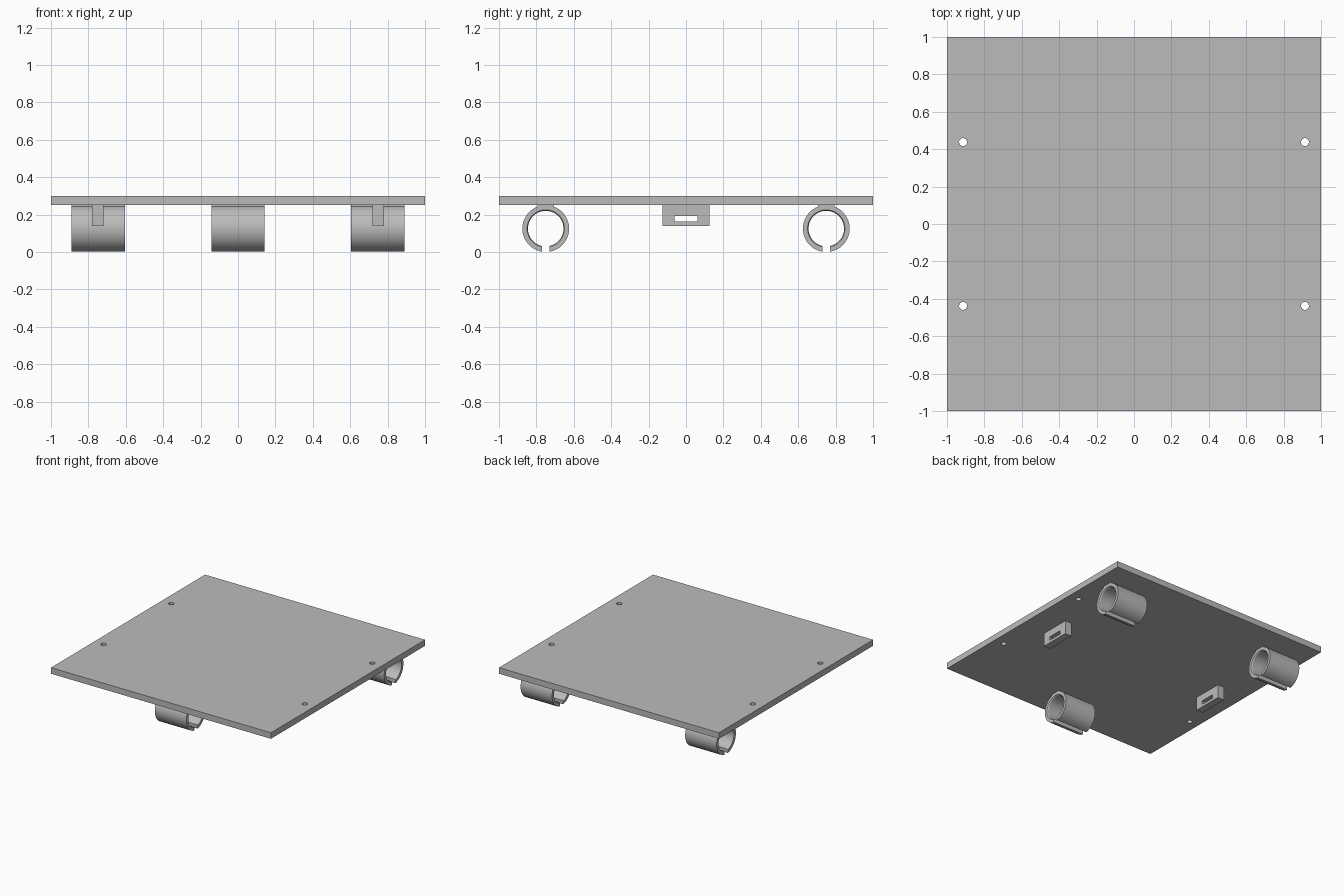
import bpy
import bmesh
from math import asin, cos, sin, pi

cube = bpy.data.objects.get("Cube")
if cube:
    bpy.data.objects.remove(cube, do_unlink=True)

GREY = (0.5, 0.5, 0.5, 1)
grey = bpy.data.materials.new("plain grey")
grey.use_nodes = True
grey.diffuse_color = GREY
grey.node_tree.nodes["Principled BSDF"].inputs["Base Color"].default_value = GREY


def finish(name, bm):
    bmesh.ops.recalc_face_normals(bm, faces=bm.faces)
    mesh = bpy.data.meshes.new(name)
    bm.to_mesh(mesh)
    bm.free()
    mesh.materials.append(grey)
    obj = bpy.data.objects.new(name, mesh)
    bpy.context.collection.objects.link(obj)
    return obj


def activate(obj):
    bpy.ops.object.select_all(action="DESELECT")
    obj.select_set(True)
    bpy.context.view_layer.objects.active = obj


def box(name, center, size):
    bm = bmesh.new()
    bmesh.ops.create_cube(bm, size=1)
    for v in bm.verts:
        v.co = [c + s * p for c, s, p in zip(center, size, v.co)]
    return finish(name, bm)


def cut(obj, cutter):
    cutter.hide_render = True
    mod = obj.modifiers.new("cut", "BOOLEAN")
    mod.operation = "DIFFERENCE"
    mod.solver = "EXACT"
    mod.object = cutter
    activate(obj)
    bpy.ops.object.modifier_apply(modifier=mod.name)
    bpy.data.objects.remove(cutter, do_unlink=True)


def smooth(obj):
    activate(obj)
    bpy.ops.object.shade_smooth_by_angle(angle=pi / 6)


# Flat plate with four screw holes
plate = box("plate", (0, 0, 0.275), (2, 2, 0.05))
for x in (-0.914, 0.914):
    for y in (-0.438, 0.438):
        bm = bmesh.new()
        bmesh.ops.create_cone(bm, cap_ends=True, segments=32,
                              radius1=0.021, radius2=0.021, depth=0.2)
        bmesh.ops.translate(bm, verts=bm.verts, vec=(x, y, 0.275))
        cut(plate, finish("hole_cutter", bm))
smooth(plate)

# Slotted tabs under the left and right edges
for side, x in (("left", 0.75), ("right", -0.75)):
    tab = box(side + "_slotted_tab", (x, 0, 0.195), (0.06, 0.25, 0.11))
    cut(tab, box("slot_cutter", (x, 0, 0.177), (0.2, 0.125, 0.03)))

# Split bearing sleeves, open along the bottom
OUTER, HALF, GAP, STEPS = 0.125, 0.143, 0.02, 64


def arc(radius):
    start = asin(GAP / radius)
    for i in range(STEPS + 1):
        a = start + (2 * pi - 2 * start) * i / STEPS
        yield radius * sin(a), -radius * cos(a)


def sleeve(name, cx, cy):
    bm = bmesh.new()
    loops = []
    # Bore widens slightly at both mouths
    for x, bore in ((-HALF, 0.1), (0.008 - HALF, 0.095),
                    (HALF - 0.008, 0.095), (HALF, 0.1)):
        outline = list(arc(OUTER)) + list(arc(bore))[::-1]
        loops.append([bm.verts.new((cx + x, cy + y, OUTER + z)) for y, z in outline])
    count = len(loops[0])
    for a, b in zip(loops, loops[1:]):
        for i in range(count):
            j = (i + 1) % count
            bm.faces.new((a[i], a[j], b[j], b[i]))
    for end in (loops[0], loops[-1]):
        for i in range(STEPS):
            bm.faces.new((end[i], end[i + 1], end[-2 - i], end[-1 - i]))
    smooth(finish(name, bm))
    # Short neck joining the sleeve to the plate
    box(name + "_neck", (cx, cy, 0.2405), (2 * HALF, 0.086, 0.021))


sleeve("front_sleeve", 0, -0.75)
sleeve("back_left_sleeve", 0.748, 0.75)
sleeve("back_right_sleeve", -0.748, 0.75)
